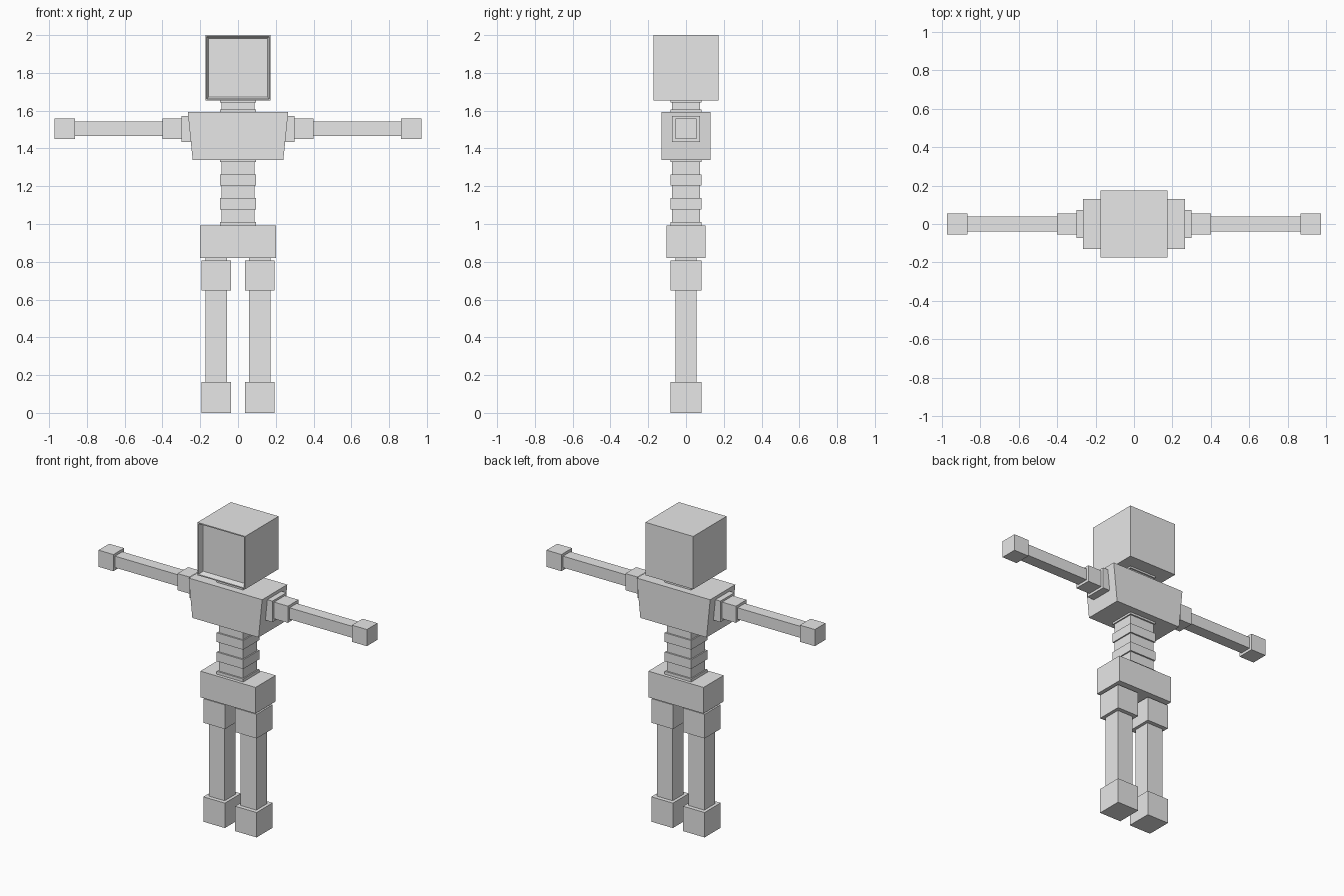
import bpy
import bmesh

if "Cube" in bpy.data.objects:
    bpy.data.objects.remove(bpy.data.objects["Cube"])

grey = bpy.data.materials.new("light grey")
grey.diffuse_color = (0.8, 0.8, 0.8, 1)
grey.use_nodes = True
grey.node_tree.nodes["Principled BSDF"].inputs["Base Color"].default_value = grey.diffuse_color


def finish(name, bm):
    bmesh.ops.recalc_face_normals(bm, faces=bm.faces)
    mesh = bpy.data.meshes.new(name)
    bm.to_mesh(mesh)
    bm.free()
    mesh.materials.append(grey)
    obj = bpy.data.objects.new(name, mesh)
    bpy.context.collection.objects.link(obj)
    return obj


def box_mesh(x0, x1, y, z0, z1):
    """Box from x0 to x1 and z0 to z1, with half depth y."""
    bm = bmesh.new()
    bmesh.ops.create_cube(bm, size=1)
    for v in bm.verts:
        v.co.x = x1 if v.co.x > 0 else x0
        v.co.y = y if v.co.y > 0 else -y
        v.co.z = z1 if v.co.z > 0 else z0
    return bm


def box(name, x0, x1, y, z0, z1):
    return finish(name, box_mesh(x0, x1, y, z0, z1))


def pair(name, x0, x1, y, z0, z1):
    box("right_" + name, x0, x1, y, z0, z1)
    box("left_" + name, -x1, -x0, y, z0, z1)


# Head: cube with a thin rim around a recessed screen
bm = box_mesh(-0.173, 0.173, 0.173, 1.654, 2.0)
bm.normal_update()
screen = min(bm.faces, key=lambda f: f.normal.y)
bmesh.ops.inset_region(bm, faces=[screen], thickness=0.010)
bmesh.ops.inset_region(bm, faces=[screen], thickness=0.010, depth=-0.030)
bmesh.ops.inset_region(bm, faces=[screen], thickness=0.005, depth=-0.004)
finish("head", bm)

# Torso: narrower at the bottom
bm = box_mesh(-0.266, 0.266, 0.130, 1.340, 1.594)
for v in bm.verts:
    if v.co.z < 1.4:
        v.co.x *= 0.24 / 0.266
finish("torso", bm)

# Neck and spine columns with wider rings
box("neck", -0.088, 0.088, 0.073, 1.57, 1.67)
box("spine", -0.088, 0.088, 0.073, 0.96, 1.37)
for i, z in enumerate((0.951, 1.077, 1.203, 1.327, 1.546, 1.642)):
    box(f"spine_ring_{i + 1}", -0.096, 0.096, 0.083, z, z + 0.06)

# Pelvis
box("pelvis", -0.2, 0.2, 0.104, 0.821, 0.992)

# Arms
pair("shoulder", 0.20, 0.300, 0.073, 1.434, 1.572)
pair("sleeve", 0.28, 0.400, 0.055, 1.450, 1.559)
pair("arm", 0.38, 0.890, 0.038, 1.467, 1.542)
pair("hand", 0.864, 0.972, 0.055, 1.450, 1.559)

# Legs
pair("leg", 0.057, 0.172, 0.056, 0.12, 0.84)
pair("hip", 0.037, 0.193, 0.083, 0.648, 0.806)
pair("foot", 0.037, 0.193, 0.083, 0.0, 0.163)
